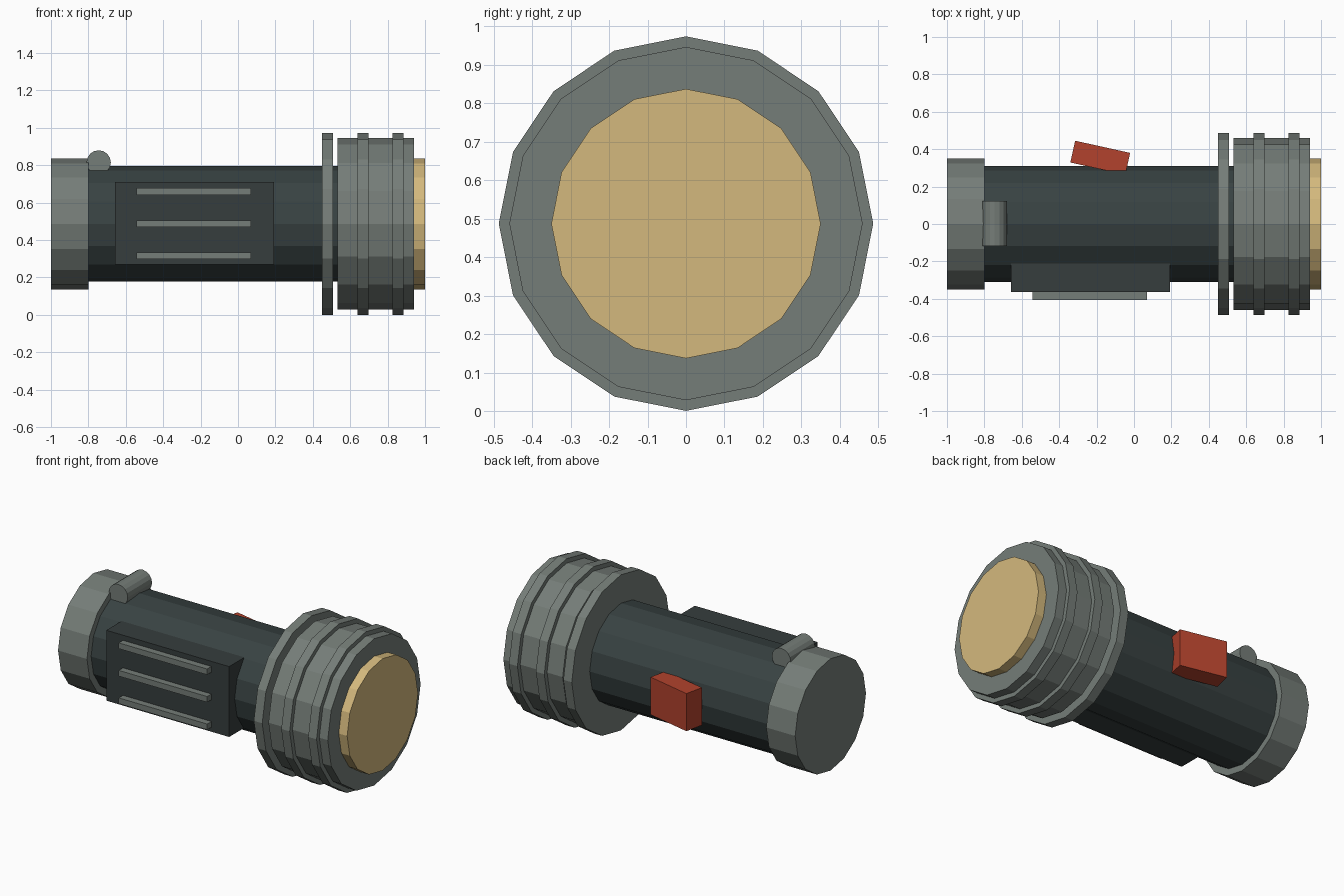
import bpy
import bmesh
from math import radians
from mathutils import Matrix, Vector

cube = bpy.data.objects.get("Cube")
if cube:
    bpy.data.objects.remove(cube, do_unlink=True)

AXIS_Z = 0.487   # height of the barrel axis
SIDES = 16


def make_material(name, rgb):
    linear = [((c / 255 + 0.055) / 1.055) ** 2.4 for c in rgb]
    mat = bpy.data.materials.new(name)
    mat.use_nodes = True
    mat.diffuse_color = (*linear, 1)
    mat.node_tree.nodes["Principled BSDF"].inputs["Base Color"].default_value = (*linear, 1)
    return mat


grey = make_material("grey metal", (117, 125, 120))
dark = make_material("dark casing", (56, 66, 66))
grip_dark = make_material("grip charcoal", (54, 61, 61))
amber = make_material("amber lens", (212, 185, 125))
red = make_material("red switch", (178, 66, 45))


def add_object(name, bm, mat):
    mesh = bpy.data.meshes.new(name)
    bm.to_mesh(mesh)
    bm.free()
    mesh.materials.append(mat)
    obj = bpy.data.objects.new(name, mesh)
    bpy.context.collection.objects.link(obj)
    return obj


def cylinder(name, start, end, radius, mat, axis="X", other=(0, 0)):
    """Faceted cylinder from start to end along X or Y."""
    mid = (start + end) / 2
    if axis == "X":
        turn, centre = Matrix.Rotation(radians(90), 4, "Y"), (mid, 0, AXIS_Z)
    else:
        turn, centre = Matrix.Rotation(radians(90), 4, "X"), (other[0], mid, other[1])
    bm = bmesh.new()
    bmesh.ops.create_cone(bm, cap_ends=True, segments=SIDES, radius1=radius,
                          radius2=radius, depth=end - start,
                          matrix=Matrix.Translation(centre) @ turn)
    return add_object(name, bm, mat)


def box(name, low, high, mat, turn=0):
    """Box between two corners, turned about its own vertical axis."""
    low, high = Vector(low), Vector(high)
    bm = bmesh.new()
    bmesh.ops.create_cube(bm, size=1, matrix=Matrix.Translation((low + high) / 2)
                          @ Matrix.Rotation(radians(turn), 4, "Z")
                          @ Matrix.Diagonal((*(high - low), 1)))
    return add_object(name, bm, mat)


# Barrel, end cap and lamp head
cylinder("barrel", -0.82, 0.56, 0.309, dark)
cylinder("tail_cap", -1.0, -0.8, 0.35, grey)
cylinder("lamp_head", 0.532, 0.942, 0.459, grey)
cylinder("lens", 0.92, 1.0, 0.35, amber)

# Raised rings around the head
for name, start in (("collar", 0.45), ("rear_ring", 0.64), ("front_ring", 0.826)):
    cylinder(name, start, start + 0.058, 0.4865, grey)

# Small round bar across the top of the barrel
cylinder("top_bar", -0.118, 0.122, 0.065, grey, axis="Y", other=(-0.745, 0.815))

# Side grip with three slats
box("side_grip", (-0.657, -0.363, 0.27), (0.193, -0.21, 0.71), grip_dark)
for i, offset in enumerate((-0.172, 0, 0.172)):
    z = 0.488 + offset
    box(f"grip_slat_{i + 1}", (-0.542, -0.405, z - 0.018), (0.07, -0.35, z + 0.018), grey)

# Angled switch on the back
box("switch", (-0.331, 0.295, 0.37), (-0.03, 0.414, 0.605), red, turn=-12.5)
